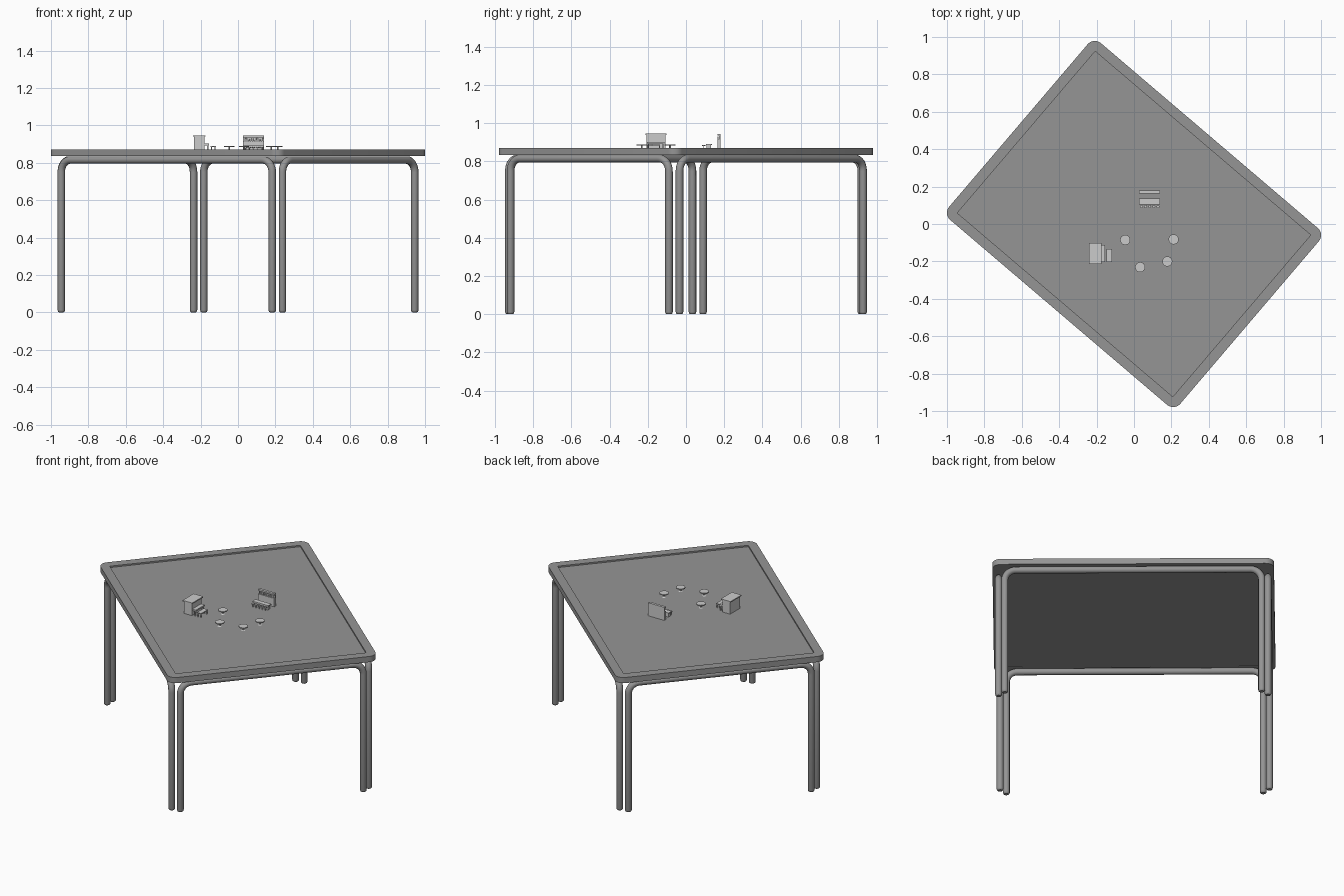
import bpy, math
from mathutils import Matrix, Vector

if "Cube" in bpy.data.objects:
    bpy.data.objects.remove(bpy.data.objects["Cube"])

ROT = Matrix.Rotation(math.radians(-40.45), 4, 'Z')
A, B, R = 0.762, 0.571, 0.05      # half sizes to corner-arc centres, corner radius
FLOOR = 0.862                     # height of the recessed table surface


def material(name, v):
    m = bpy.data.materials.new(name)
    m.diffuse_color = (v, v, v, 1)
    m.use_nodes = True
    m.node_tree.nodes["Principled BSDF"].inputs["Base Color"].default_value = m.diffuse_color
    return m


DARK = material('dark_grey', 0.3)
LIGHT = material('mid_grey', 0.55)


def finish(ob, name, smooth=False, mat=LIGHT):
    ob.name = name
    ob.data.materials.clear()
    ob.data.materials.append(mat)
    if smooth:
        bpy.ops.object.select_all(action='DESELECT')
        ob.select_set(True)
        bpy.context.view_layer.objects.active = ob
        bpy.ops.object.shade_smooth_by_angle(angle=math.radians(40))
    return ob


def box(name, x0, x1, y0, y1, z0, z1, mat=LIGHT):
    bpy.ops.mesh.primitive_cube_add(size=1)
    ob = bpy.context.object
    ob.data.transform(Matrix.Translation(((x0 + x1) / 2, (y0 + y1) / 2, (z0 + z1) / 2))
                      @ Matrix.Diagonal((x1 - x0, y1 - y0, z1 - z0, 1)))
    return finish(ob, name, False, mat)


def cyl(name, x, y, z0, z1, r, n=20, r2=None):
    bpy.ops.mesh.primitive_cone_add(vertices=n, radius1=r, radius2=r if r2 is None else r2,
                                    depth=z1 - z0, location=(x, y, (z0 + z1) / 2))
    return finish(bpy.context.object, name, True)


def curve_mesh(name, cu):
    ob = bpy.data.objects.new(name, cu)
    bpy.context.collection.objects.link(ob)
    bpy.ops.object.select_all(action='DESELECT')
    ob.select_set(True)
    bpy.context.view_layer.objects.active = ob
    bpy.ops.object.convert(target='MESH')
    return bpy.context.object


def add_spline(cu, pts, cyclic, radii=None):
    s = cu.splines.new('POLY')
    s.points.add(len(pts) - 1)
    for i, p in enumerate(pts):
        s.points[i].co = (*p, 1)
        if radii:
            s.points[i].radius = radii[i]
    s.use_cyclic_u = cyclic


# table rim: rounded outline with a square-cornered opening
cu = bpy.data.curves.new('rim', 'CURVE')
cu.dimensions, cu.fill_mode, cu.extrude = '2D', 'BOTH', 0.018
outer = []
for k, (sx, sy) in enumerate([(1, 1), (-1, 1), (-1, -1), (1, -1)]):
    for i in range(9):
        t = math.pi / 2 * (k + i / 8)
        outer.append((sx * A + R * math.cos(t), sy * B + R * math.sin(t), 0))
add_spline(cu, outer, True)
a, b = A - 0.005, B - 0.003
add_spline(cu, [(a, b, 0), (-a, b, 0), (-a, -b, 0), (a, -b, 0)], True)
rim = curve_mesh('table_rim', cu)
rim.data.transform(ROT @ Matrix.Translation((0, 0, 0.853)))
finish(rim, 'table_rim', True, DARK)

# recessed table surface
box('table_panel', -a, a, -b, b, 0.836, FLOOR, DARK).data.transform(ROT)


# bent-tube leg frames, one under each table edge
def leg_frame(name, half, offset, along_u):
    top, br = 0.815, 0.065
    side = [(half, 0.0), (half, 0.004), (half, 0.012)]
    rad = [0.6, 0.88, 1]
    for i in range(9):
        t = math.pi / 2 * i / 8
        side.append((half - br + br * math.cos(t), top - br + br * math.sin(t)))
        rad.append(1)
    prof = side + [(-x, z) for x, z in reversed(side)]
    pts = [(p, offset, z) if along_u else (offset, p, z) for p, z in prof]
    c = bpy.data.curves.new(name, 'CURVE')
    c.dimensions, c.bevel_depth, c.bevel_resolution = '3D', 0.02, 4
    c.use_fill_caps = True
    add_spline(c, [ROT @ Vector(p) for p in pts], False, rad + rad[::-1])
    finish(curve_mesh(name, c), name, True, DARK)


for s, tag in ((1, 'a'), (-1, 'b')):
    leg_frame('long_leg_frame_' + tag, 0.741, s * 0.587, True)
    leg_frame('short_leg_frame_' + tag, 0.545, s * 0.777, False)

# miniature upright piano with bench
box('piano_body', -0.235, -0.18, -0.207, -0.108, FLOOR, 0.94)
box('piano_lid', -0.241, -0.174, -0.213, -0.102, 0.939, 0.946)
box('piano_keyboard', -0.181, -0.155, -0.203, -0.113, 0.893, 0.902)
for y in (-0.2, -0.122):
    box('piano_front_leg', -0.165, -0.159, y, y + 0.006, FLOOR, 0.894)
box('bench_seat', -0.147, -0.118, -0.202, -0.135, 0.884, 0.89)
for x in (-0.145, -0.125):
    for y in (-0.2, -0.142):
        box('bench_leg', x, x + 0.005, y, y + 0.005, FLOOR, 0.885)

# miniature bar: framed back wall, bottle row, counter and stools
box('bar_back_wall', 0.027, 0.14, 0.173, 0.18, FLOOR, 0.945)
box('bar_wall_base', 0.027, 0.14, 0.164, 0.174, FLOOR, 0.915)
box('bar_wall_top', 0.027, 0.14, 0.164, 0.174, 0.935, 0.945)
for i in range(9):
    cyl('bottle', 0.037 + i * 0.0117, 0.168, 0.914, 0.932, 0.0035, 8, 0.002)
box('bar_counter', 0.033, 0.135, 0.108, 0.13, FLOOR, 0.886)
box('bar_counter_top', 0.028, 0.14, 0.104, 0.135, 0.886, 0.892)
for i in range(5):
    x = 0.04 + i * 0.022
    cyl('bar_stool_seat', x, 0.093, 0.88, 0.885, 0.008, 12)
    cyl('bar_stool_post', x, 0.093, FLOOR, 0.881, 0.002, 8)

# miniature round tables
for x, y in ((-0.047, -0.085), (0.033, -0.231), (0.178, -0.2), (0.212, -0.082)):
    cyl('round_table_top', x, y, 0.884, 0.89, 0.027, 24)
    cyl('round_table_post', x, y, FLOOR, 0.885, 0.004, 10)
    cyl('round_table_foot', x, y, FLOOR, FLOOR + 0.004, 0.012, 16, 0.006)
